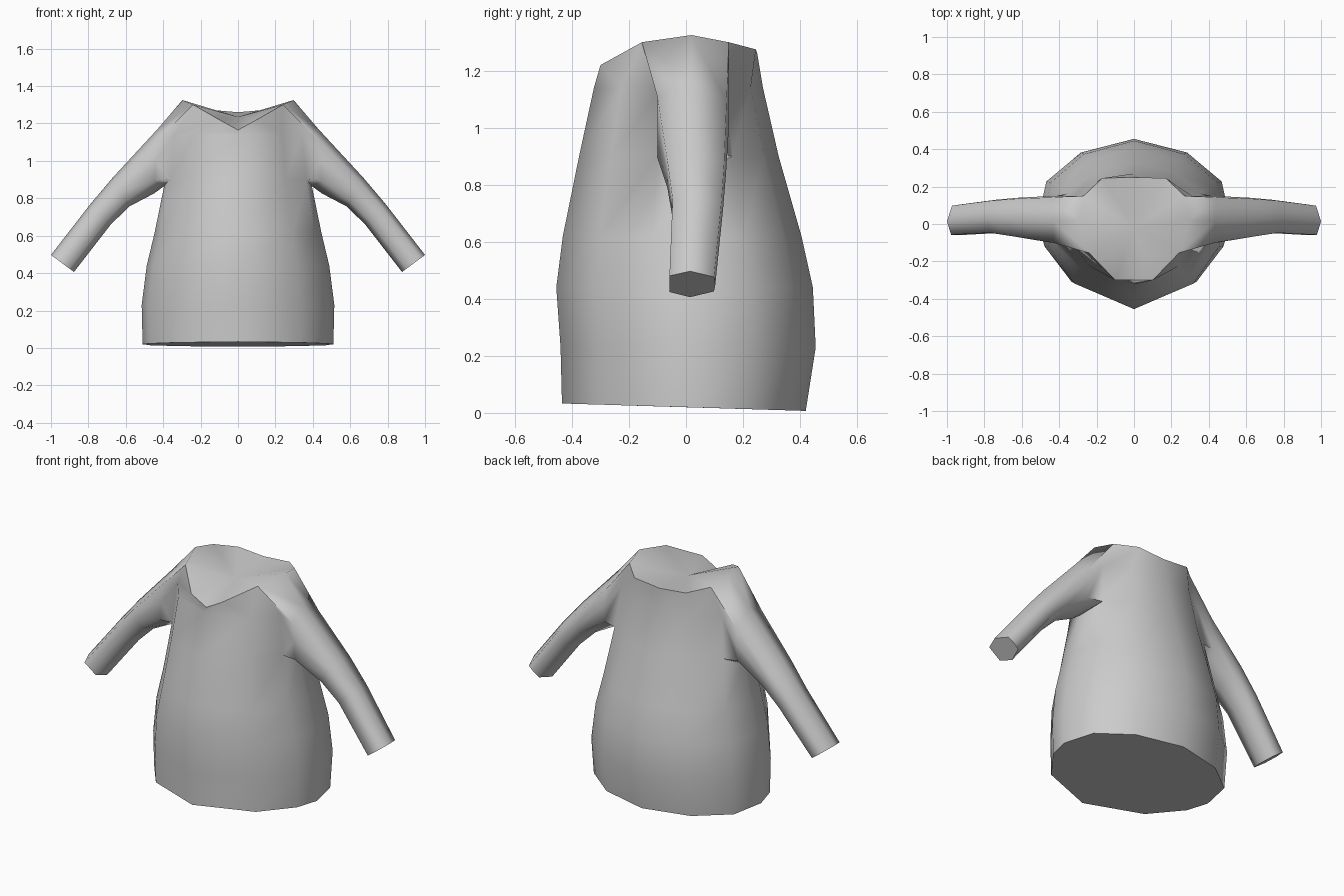
import bpy
import bmesh
import math

if "Cube" in bpy.data.objects:
    bpy.data.objects.remove(bpy.data.objects["Cube"])

cloth = bpy.data.materials.new("grey cloth")
cloth.diffuse_color = (0.6, 0.6, 0.6, 1)
cloth.use_nodes = True
cloth.node_tree.nodes["Principled BSDF"].inputs["Base Color"].default_value = cloth.diffuse_color

# Half outline of the torso, front centre round the right side to back centre
OUTLINE = [(0, -1), (.65, -.70), (.93, -.27), (1, .04), (.91, .5), (.55, .84), (0, 1)]
# Torso levels: height, half width, front depth, back depth
LEVELS = [(.02, .51, .435, .42), (.23, .515, .44, .455), (.44, .488, .455, .445),
          (.62, .445, .432, .405), (.90, .395, .375, .325), (1.14, .365, .323, .27)]
# Half of the V neckline
NECK = [(0, -.30, 1.165), (.10, -.30, 1.22), (.24, -.155, 1.30), (.297, .02, 1.325),
        (.27, .15, 1.30), (.17, .245, 1.275), (0, .25, 1.26)]
# Sleeve sections: top x, z, bottom x, z, front y, back y
SLEEVE = [(.43, 1.17, .45, .825, -.10, .15), (.67, .91, .58, .757, -.065, .14),
          (.79, .768, .68, .66, -.047, .13), (1.0, .497, .877, .406, -.058, .103)]
# Section shape: share of the way from top to bottom, share from front to back
SECTION = [(.18, .0), (0, .45), (.22, .97), (.5, 1), (.78, .97), (1, .45), (.80, 0), (.5, 0)]

bm = bmesh.new()


def full_ring(half):
    """Mirror a half ring and add its vertices."""
    pts = half + [(-x, y, z) for x, y, z in half[-2:0:-1]]
    return [bm.verts.new(p) for p in pts]


def bridge(a, b, skip=()):
    n = len(a)
    for i in range(n):
        if i not in skip:
            bm.faces.new((a[i], a[(i + 1) % n], b[(i + 1) % n], b[i]))


# Torso rings with a hem that drops towards the back
rings = []
for k, (z, w, front, back) in enumerate(LEVELS):
    half = []
    for i, (u, v) in enumerate(OUTLINE):
        dz = -.013 * v if k == 0 else 0
        if k == 4 and i == 3:
            dz = -.035
        half.append((u * w, v * (front if v < 0 else back), z + dz))
    rings.append(full_ring(half))
rings.append(full_ring(NECK))

# Torso walls, leaving an armhole on each side
for k in range(len(rings) - 1):
    bridge(rings[k], rings[k + 1], (2, 3, 8, 9) if k >= 4 else ())
low, mid, neck = rings[4:]

# Sleeves grow out of the armholes and end in closed cuffs
for side, (f, c, b) in ((1, (2, 3, 4)), (-1, (10, 9, 8))):
    loop = [neck[f], neck[c], neck[b], mid[b], low[b], low[c], low[f], mid[f]]
    for tx, tz, bx, bz, y0, y1 in SLEEVE:
        nxt = [bm.verts.new((side * (tx + (bx - tx) * t), y0 + (y1 - y0) * s,
                             tz + (bz - tz) * t)) for t, s in SECTION]
        bridge(loop, nxt)
        loop = nxt
    bm.faces.new(loop)
for r in (mid[3], mid[9]):
    bm.verts.remove(r)

# Closed hem and shallow dish inside the neckline
bm.faces.new(rings[0])
dish = bm.verts.new((0, -.02, 1.235))
for i in range(12):
    bm.faces.new((neck[i], neck[(i + 1) % 12], dish))

bmesh.ops.recalc_face_normals(bm, faces=bm.faces)
mesh = bpy.data.meshes.new("tunic")
bm.to_mesh(mesh)
bm.free()
mesh.materials.append(cloth)
tunic = bpy.data.objects.new("tunic", mesh)
bpy.context.collection.objects.link(tunic)
bpy.context.view_layer.objects.active = tunic
tunic.select_set(True)
bpy.ops.object.shade_smooth_by_angle(angle=math.radians(75))
